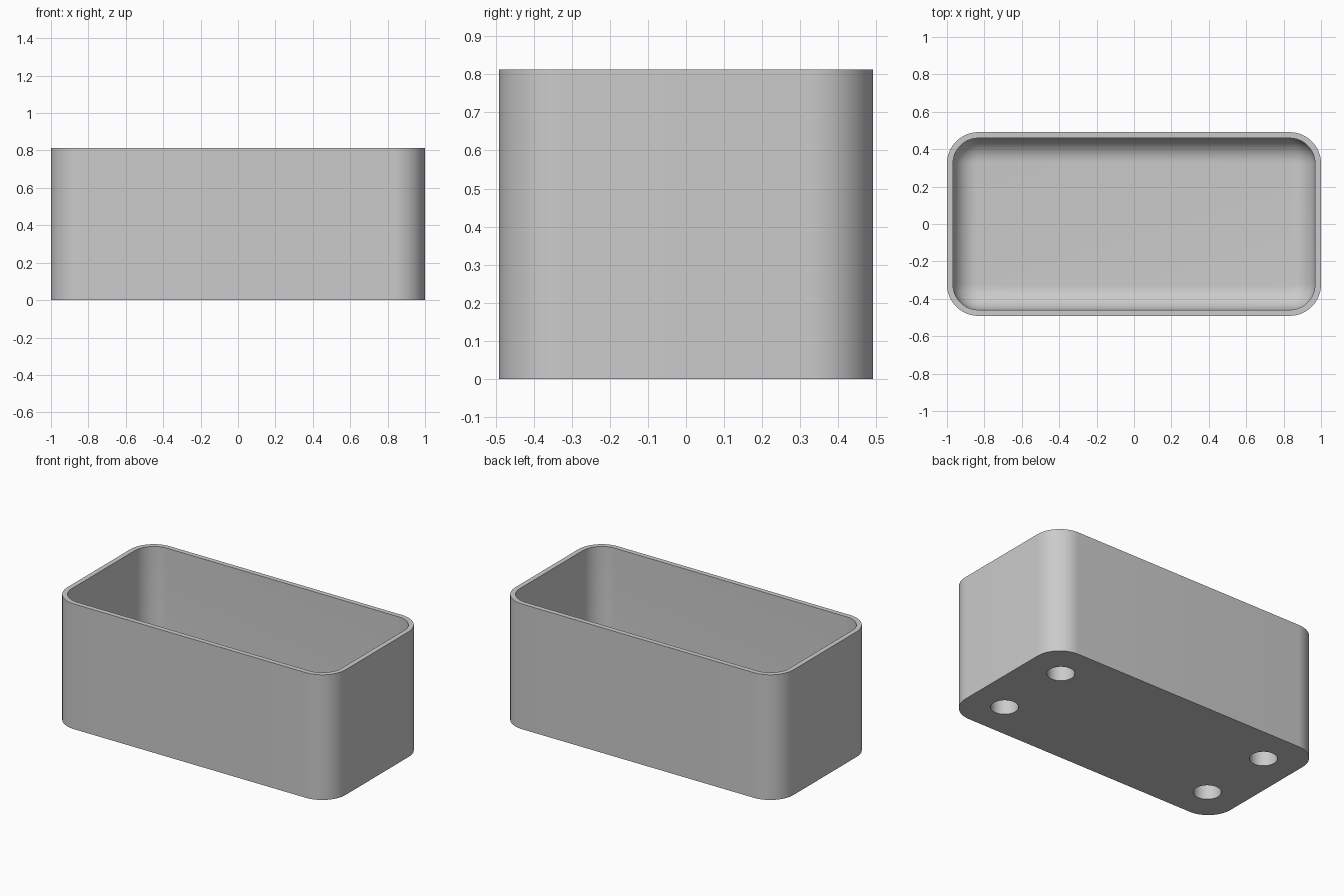
import bpy, bmesh
from math import pi, sin, cos, radians

if "Cube" in bpy.data.objects:
    bpy.data.objects.remove(bpy.data.objects["Cube"])

LENGTH, WIDTH, HEIGHT = 2.0, 0.982, 0.813
CORNER, WALL, FLOOR = 0.168, 0.032, 0.12
FILLET = 0.13
HOLE_X, HOLE_Y, HOLE_R, HOLE_DEPTH = 0.765, 0.253, 0.081, 0.1

# Single plain grey material
grey = bpy.data.materials.new("grey_plastic")
grey.use_nodes = True
colour = (0.6, 0.6, 0.6, 1)
grey.diffuse_color = colour
grey.node_tree.nodes["Principled BSDF"].inputs["Base Color"].default_value = colour


def rounded_ring(bm, inset, z, steps=16):
    """Rounded rectangle of vertices, inset from the outer outline."""
    radius = CORNER - inset
    cx, cy = LENGTH / 2 - CORNER, WIDTH / 2 - CORNER
    ring = []
    for k, (sx, sy) in enumerate([(1, 1), (-1, 1), (-1, -1), (1, -1)]):
        for i in range(steps + 1):
            a = (k + i / steps) * pi / 2
            ring.append(bm.verts.new((sx * cx + radius * cos(a),
                                      sy * cy + radius * sin(a), z)))
    return ring


# Box shell: outer wall, rim, inner wall and filleted floor
bm = bmesh.new()
levels = [(0, 0), (0, HEIGHT), (WALL, HEIGHT)]
for i in range(13):
    a = i / 12 * pi / 2
    levels.append((WALL + FILLET * (1 - cos(a)), FLOOR + FILLET * (1 - sin(a))))
rings = [rounded_ring(bm, inset, z) for inset, z in levels]
for low, high in zip(rings, rings[1:]):
    for i in range(len(low)):
        j = (i + 1) % len(low)
        bm.faces.new((low[i], low[j], high[j], high[i]))
bm.faces.new(rings[0][::-1])
bm.faces.new(rings[-1])
bmesh.ops.recalc_face_normals(bm, faces=bm.faces)
mesh = bpy.data.meshes.new("box")
bm.to_mesh(mesh)
bm.free()
box = bpy.data.objects.new("box", mesh)
bpy.context.collection.objects.link(box)
mesh.materials.append(grey)

# Four blind round holes in the underside
bm = bmesh.new()
for sx in (-1, 1):
    for sy in (-1, 1):
        made = bmesh.ops.create_cone(bm, cap_ends=True, segments=48, radius1=HOLE_R,
                                     radius2=HOLE_R, depth=2 * HOLE_DEPTH)
        bmesh.ops.translate(bm, verts=made["verts"], vec=(sx * HOLE_X, sy * HOLE_Y, 0))
cut_mesh = bpy.data.meshes.new("hole_cutter")
bm.to_mesh(cut_mesh)
bm.free()
cut_mesh.materials.append(grey)
cutter = bpy.data.objects.new("hole_cutter", cut_mesh)
bpy.context.collection.objects.link(cutter)
cutter.hide_render = True

holes = box.modifiers.new("holes", "BOOLEAN")
holes.operation = "DIFFERENCE"
holes.solver = "EXACT"
holes.object = cutter
bpy.context.view_layer.objects.active = box
box.select_set(True)
bpy.ops.object.modifier_apply(modifier="holes")
bpy.data.objects.remove(cutter)

# Smooth corners and fillet, crisp rim and base edges
bpy.ops.object.shade_smooth_by_angle(angle=radians(35))
